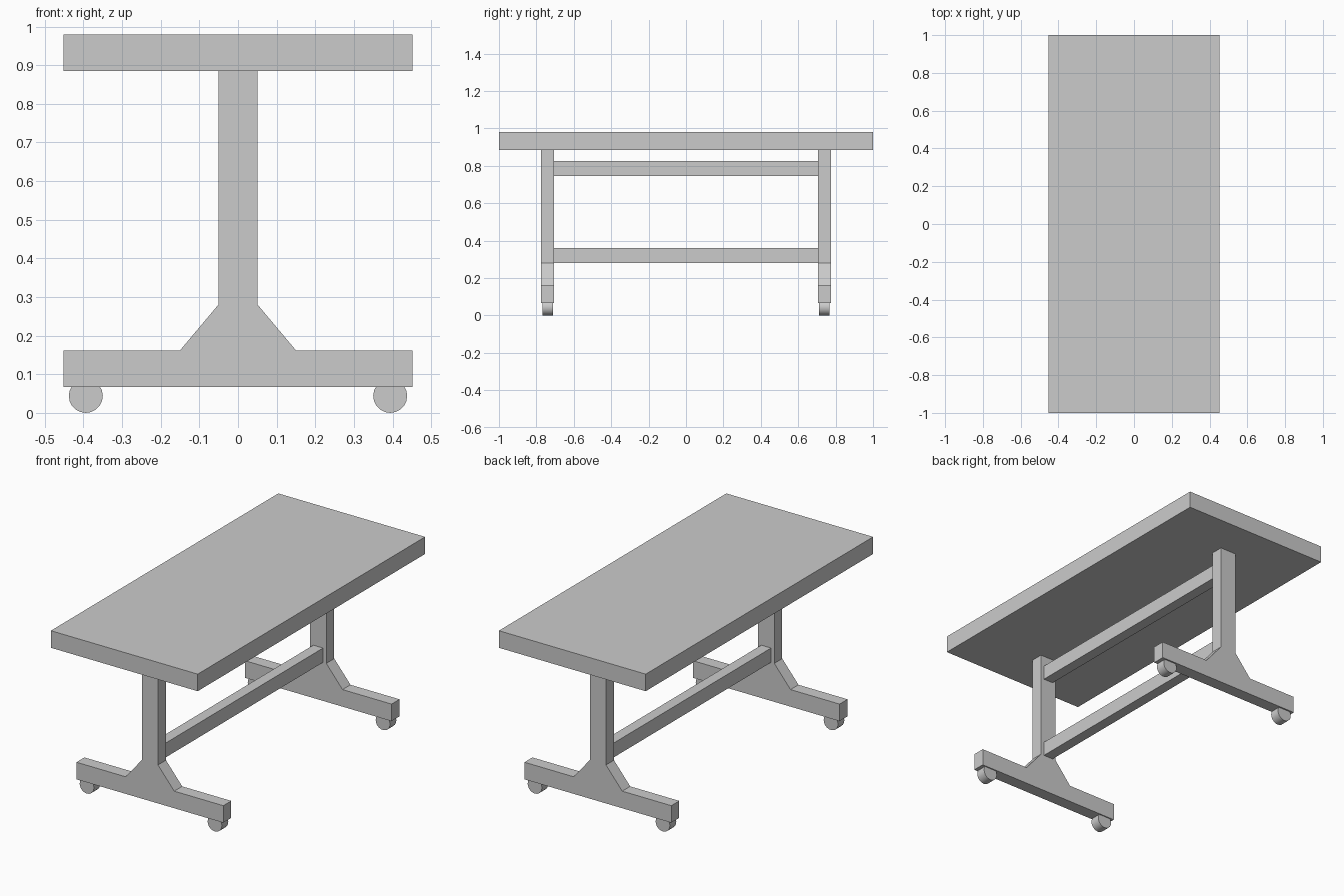
import bpy
import bmesh
import math

if "Cube" in bpy.data.objects:
    bpy.data.objects.remove(bpy.data.objects["Cube"])


def box(name, x, y, z0, z1):
    """Box centred on x = 0, y = 0 with half sizes x and y."""
    bpy.ops.mesh.primitive_cube_add(size=1, location=(0, 0, (z0 + z1) / 2))
    ob = bpy.context.object
    ob.name = name
    ob.scale = (2 * x, 2 * y, z1 - z0)
    bpy.ops.object.transform_apply(location=False, rotation=False, scale=True)
    return ob


def extruded_profile(name, points, y0, y1):
    """Solid made from an x-z outline swept along y."""
    bm = bmesh.new()
    face = bm.faces.new([bm.verts.new((x, y0, z)) for x, z in points])
    ext = bmesh.ops.extrude_face_region(bm, geom=[face])
    moved = [g for g in ext["geom"] if isinstance(g, bmesh.types.BMVert)]
    bmesh.ops.translate(bm, verts=moved, vec=(0, y1 - y0, 0))
    bmesh.ops.recalc_face_normals(bm, faces=bm.faces)
    mesh = bpy.data.meshes.new(name)
    bm.to_mesh(mesh)
    bm.free()
    ob = bpy.data.objects.new(name, mesh)
    bpy.context.collection.objects.link(ob)
    return ob


def wheel(name, x, y):
    bpy.ops.mesh.primitive_cylinder_add(
        vertices=20, radius=0.044, depth=0.056,
        location=(x, y, 0.044), rotation=(math.pi / 2, 0, 0))
    ob = bpy.context.object
    ob.name = name
    bpy.ops.object.shade_smooth_by_angle(angle=math.radians(30))
    return ob


# Table top
box("table_top", 0.452, 1.0, 0.885, 0.98)

# Stretcher bars between the posts
box("upper_stretcher", 0.03, 0.705, 0.746, 0.826)
box("lower_stretcher", 0.03, 0.705, 0.281, 0.361)

# Post with flared shoulder and foot, as one outline
half = [(0.452, 0.067), (0.452, 0.162), (0.15, 0.162), (0.05, 0.281), (0.05, 0.885)]
outline = half + [(-x, z) for x, z in reversed(half)]

for side, s in (("front", -1), ("back", 1)):
    extruded_profile(side + "_leg", outline, s * 0.705, s * 0.775)
    # Caster wheels under each end of the foot
    for hand, h in (("left", -1), ("right", 1)):
        wheel(f"{side}_{hand}_wheel", h * 0.394, s * 0.739)
